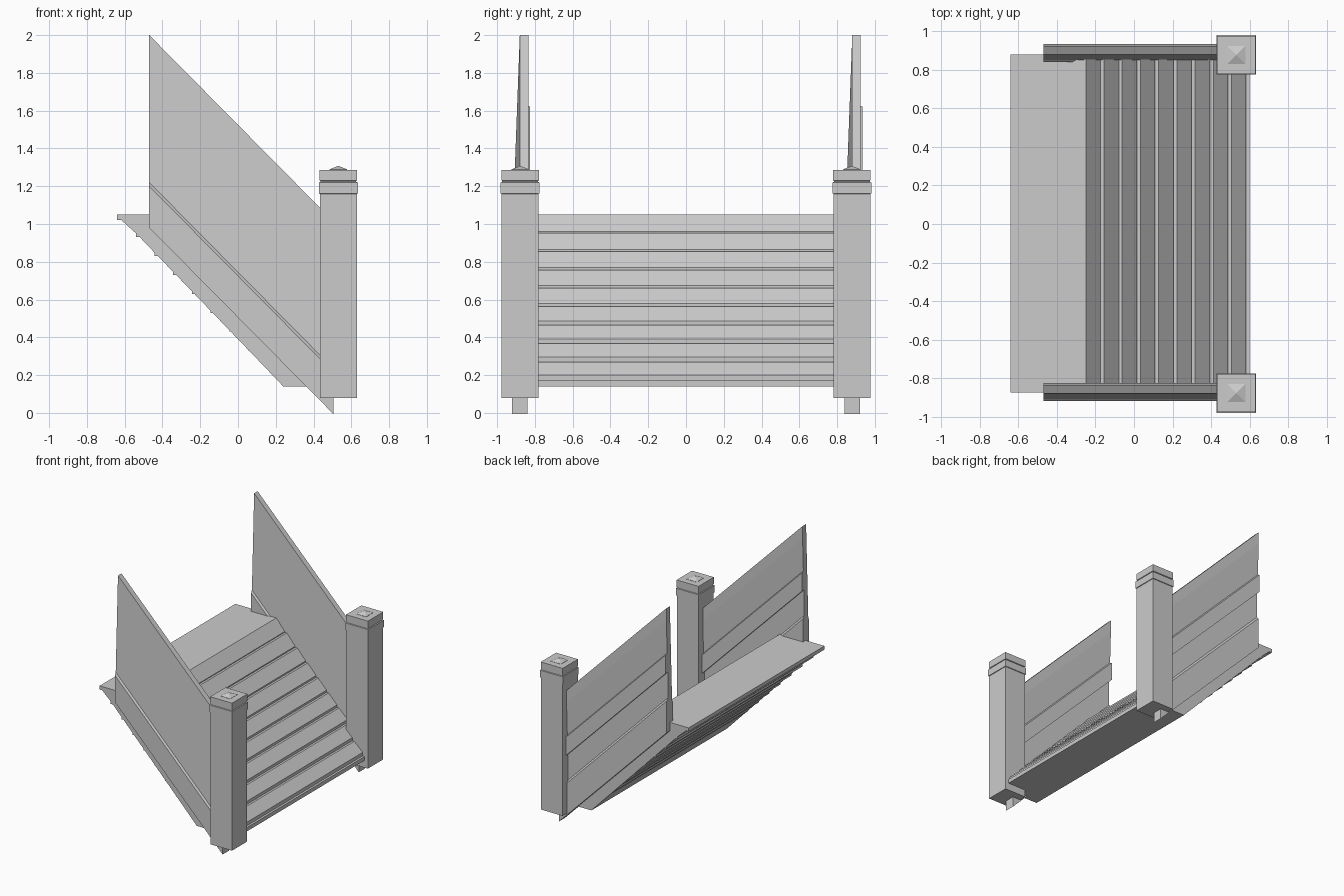
import bpy, bmesh

if "Cube" in bpy.data.objects:
    bpy.data.objects.remove(bpy.data.objects["Cube"])

SLOPE = 1.011


def mesh_object(name, bm):
    bmesh.ops.recalc_face_normals(bm, faces=bm.faces)
    me = bpy.data.meshes.new(name)
    bm.to_mesh(me)
    bm.free()
    ob = bpy.data.objects.new(name, me)
    bpy.context.collection.objects.link(ob)
    return ob


def loft(name, rings):
    """Closed solid joining equal-length vertex rings."""
    bm = bmesh.new()
    vs = [[bm.verts.new(p) for p in r] for r in rings]
    n = len(rings[0])
    for a, b in zip(vs, vs[1:]):
        for i in range(n):
            j = (i + 1) % n
            bm.faces.new((a[i], a[j], b[j], b[i]))
    bm.faces.new(vs[0])
    bm.faces.new(vs[-1])
    return mesh_object(name, bm)


def square_stack(name, cx, cy, levels):
    """Stack of square sections given as (half width, height)."""
    return loft(name, [[(cx - h, cy - h, z), (cx + h, cy - h, z),
                        (cx + h, cy + h, z), (cx - h, cy + h, z)] for h, z in levels])


# Stair body: sloped treads with small nosings, stepped underside, flat base
top = [(-0.64, 1.05), (-0.25, 1.05)]
under = [(-0.64, 1.02), (-0.617, 1.02)]
STEPS = 9
for k in range(1, STEPS + 1):
    x = -0.25 + 0.0945 * k
    z = 1.05 - 0.0975 * k
    t = 0.004 + 0.0027 * k          # nosing grows towards the bottom
    top += [(x - 0.018, z + t), (x - 0.018, z), (x, z)]
    if k < 8:
        ux, uz = -0.64 + 0.099 * k, 1.03 - 0.1 * k
        d = 0.024 - 0.0027 * k      # underside teeth shrink
        under += [(ux, uz + d), (ux, uz), (ux + d, uz)]
top[-1] = (0.60, 0.172)
under += [(0.24, 0.14), (0.60, 0.14)]
profile = top + under[::-1]
loft("stair_body", [[(x, y, z) for x, z in profile] for y in (-0.875, 0.88)])

# Side panels: moulded section (y, drop from top edge) sheared down the slope
section = [(0.88, 0), (0.851, 0.78), (0.84, 0.80), (0.84, 1.02),
           (0.92, 1.02), (0.92, 0.76), (0.905, 0.74), (0.905, 0.53), (0.935, 0.53),
           (0.935, 0.38), (0.915, 0.37), (0.925, 0.10), (0.925, 0)]
for name, shift in (("front_side_panel", -1.76), ("back_side_panel", 0)):
    loft(name, [[(x, y + shift, 2 - SLOPE * (x + 0.47) - d) for y, d in section]
                for x in (-0.47, 0.505)])

# Newel posts with collar, groove, cap and low pyramid
for name, cy in (("front", -0.878), ("back", 0.878)):
    square_stack(name + "_newel_post", 0.531, cy,
                 [(0.098, 0.08), (0.098, 1.16), (0.103, 1.162), (0.103, 1.22),
                  (0.095, 1.222), (0.095, 1.228), (0.099, 1.23), (0.099, 1.287)])
    square_stack(name + "_post_finial", 0.531, cy,
                 [(0.047, 1.28), (0.047, 1.289), (0.002, 1.307)])
